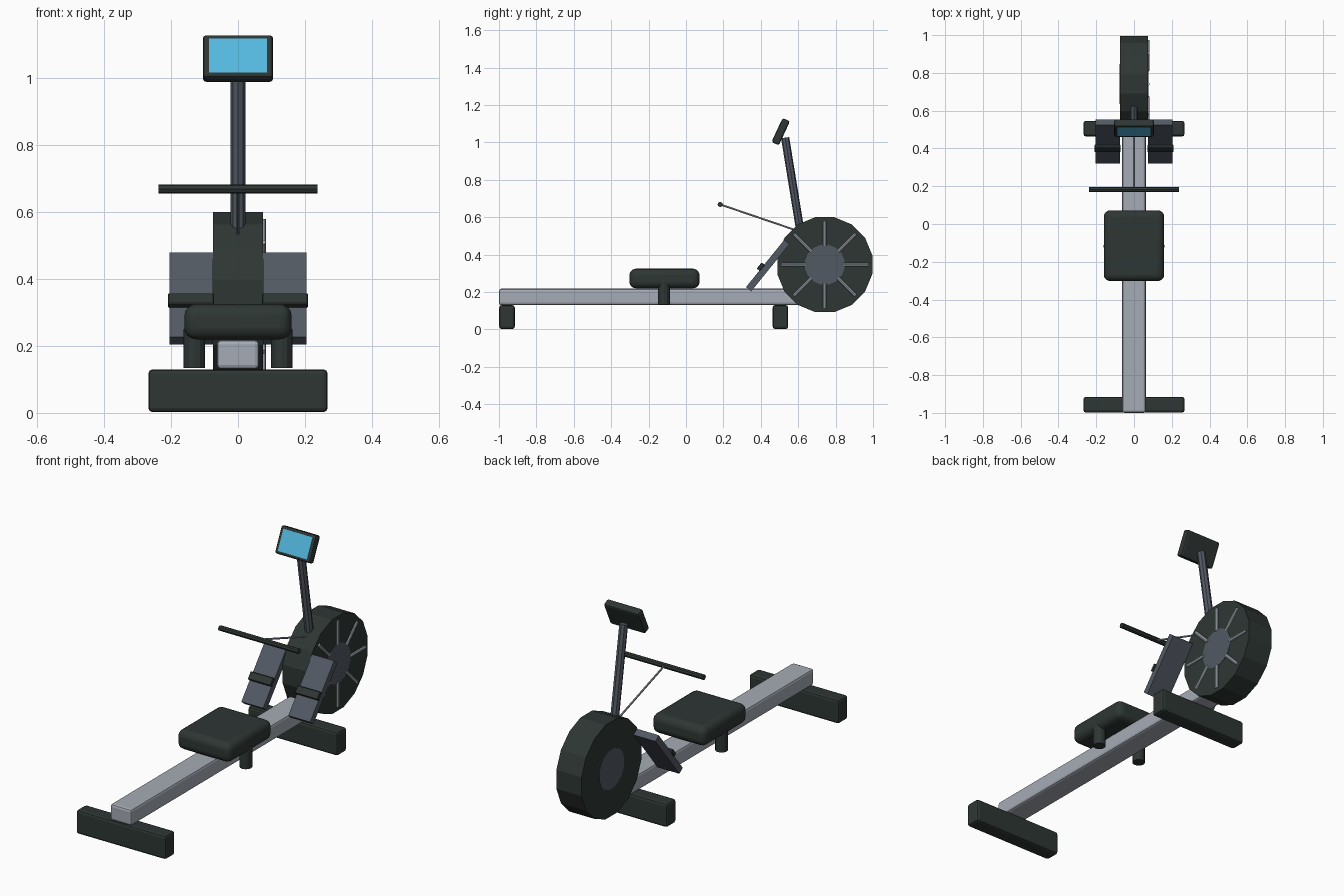
import bpy
import math
from mathutils import Vector, Matrix

cube = bpy.data.objects.get("Cube")
if cube:
    bpy.data.objects.remove(cube, do_unlink=True)


def material(name, rgb):
    m = bpy.data.materials.new(name)
    m.use_nodes = True
    color = (*rgb, 1)
    m.diffuse_color = color
    m.node_tree.nodes["Principled BSDF"].inputs["Base Color"].default_value = color
    return m


black = material("charcoal black", (0.027, 0.037, 0.034))
slate = material("slate grey", (0.085, 0.1, 0.125))
metal = material("light metal", (0.38, 0.41, 0.46))
blue = material("screen blue", (0.09, 0.48, 0.74))


def finish(obj, name, mat, bevel=0, segments=2):
    obj.name = name
    obj.data.name = name
    obj.data.materials.append(mat)
    if bevel:
        mod = obj.modifiers.new("rounded edges", "BEVEL")
        mod.width = bevel
        mod.segments = segments
        mod.limit_method = "ANGLE"
    return obj


def box(name, center, size, mat, bevel=0, segments=2, tilt=0):
    """Box tilted about x by the given degrees."""
    bpy.ops.mesh.primitive_cube_add(size=1, location=center)
    obj = bpy.context.object
    obj.data.transform(Matrix.Diagonal((*size, 1)))
    obj.rotation_euler.x = math.radians(tilt)
    return finish(obj, name, mat, bevel, segments)


def rod(name, start, end, radius, mat, sides=8, turn=0):
    """Cylinder between two points, with its sides turned about its axis."""
    start, end = Vector(start), Vector(end)
    axis = end - start
    bpy.ops.mesh.primitive_cylinder_add(vertices=sides, radius=radius,
                                        depth=axis.length,
                                        location=(start + end) / 2)
    obj = bpy.context.object
    obj.data.transform(Matrix.Rotation(turn, 4, "Z"))
    obj.rotation_euler = axis.to_track_quat("Z", "Y").to_euler()
    return finish(obj, name, mat)


# Rail and floor feet
box("rail", (0, -0.15, 0.174), (0.126, 1.7, 0.087), metal, 0.012)
for label, y in (("front", -0.957), ("rear", 0.505)):
    box(label + "_foot", (0, y, 0.066), (0.535, 0.083, 0.128), black, 0.013)

# Sliding seat
seat = box("seat", (0, -0.115, 0.272), (0.32, 0.375, 0.105), black, 0.035, 4)
bpy.context.view_layer.objects.active = seat
bpy.ops.object.shade_smooth_by_angle()

# Flywheel with spokes on its left face
wheel_y, wheel_z = 0.742, 0.346
rod("flywheel", (-0.075, wheel_y, wheel_z), (0.075, wheel_y, wheel_z),
    0.259, black, 16, math.pi / 16)
rod("flywheel_hub", (-0.077, wheel_y, wheel_z), (0.077, wheel_y, wheel_z),
    0.108, slate, 16, math.pi / 16)
for i in range(8):
    a = i * math.pi / 4
    inner, outer = (
        (0.073, wheel_y + r * math.cos(a), wheel_z + r * math.sin(a))
        for r in (0.1, 0.232))
    rod(f"spoke_{i + 1}", inner, outer, 0.01, metal)

# Paired seat rollers, footplates and straps
for side, s in (("left", 1), ("right", -1)):
    rod(side + "_seat_roller", (s * 0.13, -0.118, 0.134),
        (s * 0.13, -0.118, 0.25), 0.032, black, 12)
    box(side + "_footplate", (s * 0.14, 0.437, 0.341), (0.13, 0.325, 0.036),
        slate, tilt=51)
    box(side + "_foot_strap", (s * 0.14, 0.4, 0.335), (0.137, 0.042, 0.022),
        black, 0.003, 1, tilt=51)

# Monitor on its post
rod("monitor_post", (0, 0.622, 0.46), (0, 0.53, 1.025), 0.022, slate)
tilt = -25
center = Vector((0, 0.507, 1.057))
facing = Matrix.Rotation(math.radians(tilt), 3, "X") @ Vector((0, -1, 0))
box("monitor", center, (0.21, 0.042, 0.142), black, 0.01, tilt=tilt)
box("screen", center + facing * 0.0205, (0.174, 0.004, 0.112), blue, tilt=tilt)

# Pull handle and cable
rod("handle", (-0.237, 0.183, 0.668), (0.237, 0.183, 0.668), 0.014, black)
rod("pull_cable", (0, 0.183, 0.668), (0, 0.6, 0.526), 0.005, metal)
